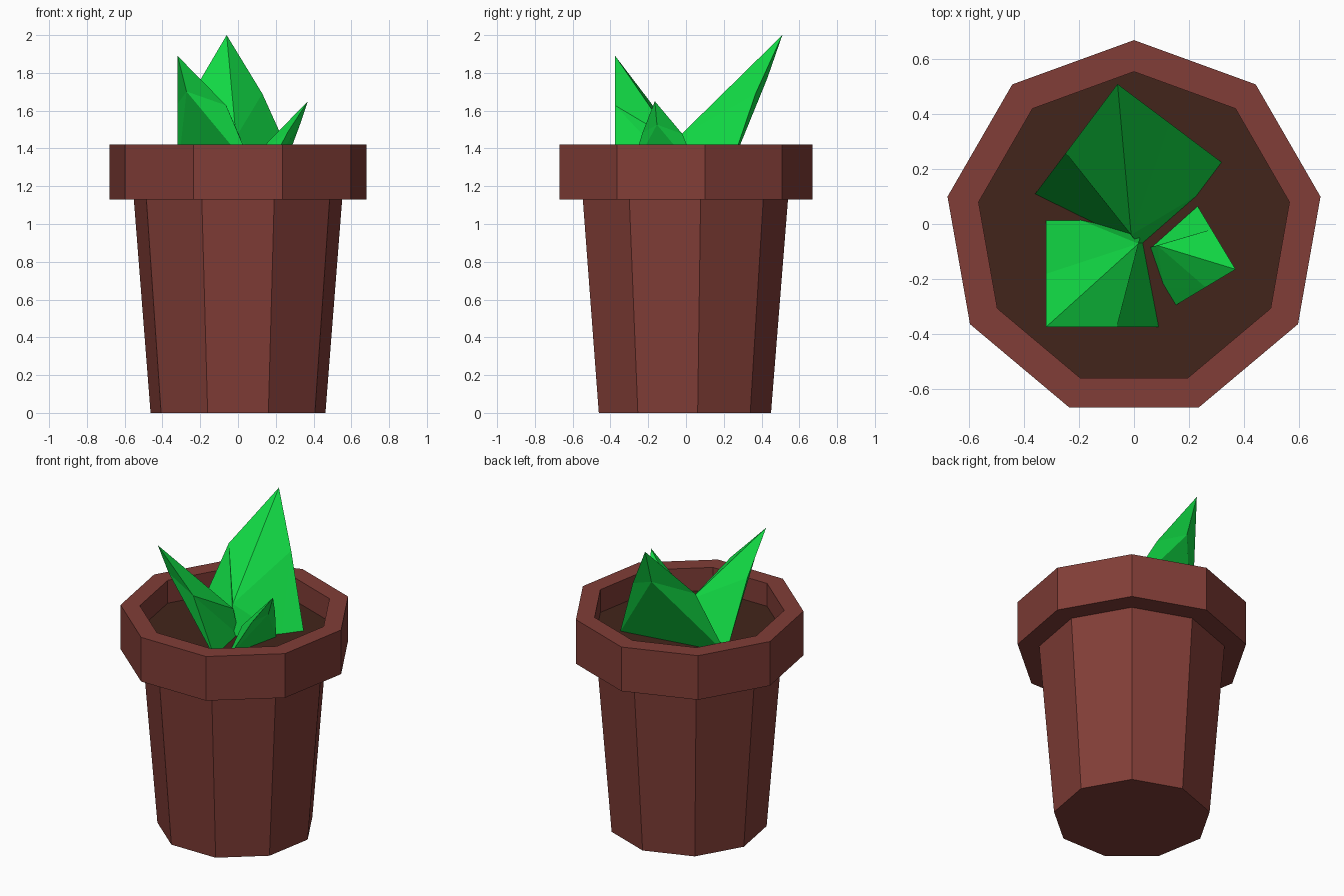
import bpy
from math import radians, cos, sin

if "Cube" in bpy.data.objects:
    bpy.data.objects.remove(bpy.data.objects["Cube"])

SIDES = 9
CENTRE_Y = -0.02
SOIL_Z = 1.27


def material(name, rgb):
    m = bpy.data.materials.new(name)
    m.diffuse_color = (*rgb, 1)
    m.use_nodes = True
    m.node_tree.nodes["Principled BSDF"].inputs["Base Color"].default_value = m.diffuse_color
    return m


def make_object(name, verts, faces, mat):
    me = bpy.data.meshes.new(name)
    me.from_pydata(verts, [], faces)
    me.materials.append(mat)
    ob = bpy.data.objects.new(name, me)
    bpy.context.collection.objects.link(ob)
    return ob


def ring(r, z):
    angles = [radians(90 + 360 * i / SIDES) for i in range(SIDES)]
    return [(r * cos(t), CENTRE_Y + r * sin(t), z) for t in angles]


def lathe(name, profile, mat):
    """Revolve (radius, z) points in nine flat sides and cap both ends."""
    verts = [v for r, z in profile for v in ring(r, z)]
    n = SIDES
    faces = [(k * n + i, k * n + (i + 1) % n, (k + 1) * n + (i + 1) % n, (k + 1) * n + i)
             for k in range(len(profile) - 1) for i in range(n)]
    faces.append(tuple(reversed(range(n))))
    faces.append(tuple(range(len(verts) - n, len(verts))))
    return make_object(name, verts, faces, mat)


clay = material("clay", (0.22, 0.047, 0.038))
earth = material("earth", (0.055, 0.018, 0.011))
green = material("leaf_green", (0.006, 0.72, 0.06))

# Tapered pot with a thick overhanging rim
lathe("pot", [(0.47, 0), (0.56, 1.13), (0.69, 1.13), (0.69, 1.42),
              (0.575, 1.42), (0.575, SOIL_Z - 0.02)], clay)

# Soil surface inside the rim
make_object("soil", ring(0.575, SOIL_Z), [tuple(range(SIDES))], earth)

# Leaf shape measured from its tip: two perpendicular edges and the drop
LEAF = [(0, 0, 0), (.236, 0, -.31), (0, .314, -.32), (.056, .058, -.23), (.37, .41, -.54),
        (.48, 0, None), (.48, .14, None), (.42, .425, None), (0, .505, None)]
TIP, A1, B1, UNDER, ROOT, A2, KINK, CORE, B2 = range(9)
LEAF_FACES = [(TIP, B1, ROOT), (TIP, ROOT, A1), (A1, ROOT, KINK), (A1, KINK, A2),
              (ROOT, CORE, KINK), (ROOT, B1, CORE), (B1, B2, CORE),
              (TIP, A1, UNDER), (A1, A2, UNDER), (UNDER, A2, B2),
              (TIP, UNDER, B1), (UNDER, B2, B1), (A2, KINK, CORE, B2)]


def leaf(name, tip, angle, s):
    """Leaf whose first edge runs along angle and second edge 90 degrees clockwise."""
    c, d = cos(radians(angle)), sin(radians(angle))
    verts = []
    for a, b, z in LEAF:
        x = tip[0] + s * (a * c + b * d)
        y = tip[1] + s * (a * d - b * c)
        verts.append((x, y, SOIL_Z - 0.01 if z is None else tip[2] + s * z))
    # clockwise local axes, so flip the winding
    make_object(name, verts, LEAF_FACES, green)


# Three leaves
leaf("leaf_large", (-0.06, 0.51, 2.0), -36.9, 1.0)
leaf("leaf_medium", (-0.32, -0.375, 1.89), 90, 0.82)
leaf("leaf_small", (0.37, -0.165, 1.65), 211, 0.54)

# Consistent outward normals on the leaves
import bmesh
for ob in bpy.data.objects:
    if ob.name.startswith("leaf") or ob.name == "pot":
        bm = bmesh.new()
        bm.from_mesh(ob.data)
        bmesh.ops.recalc_face_normals(bm, faces=bm.faces)
        bm.to_mesh(ob.data)
        bm.free()
